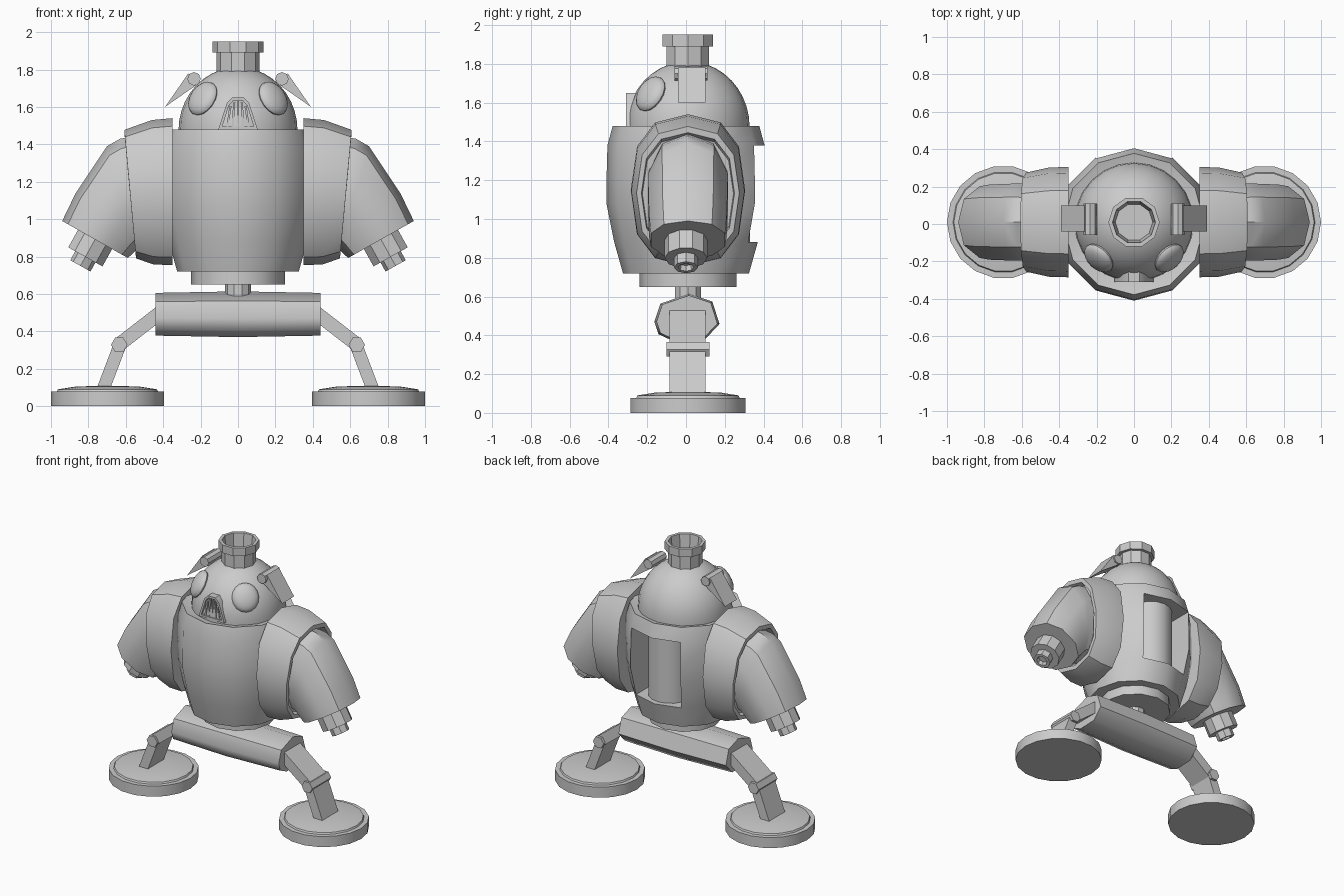
import bpy, bmesh
from math import pi, sin, cos, radians
from mathutils import Vector, Matrix

if "Cube" in bpy.data.objects:
    bpy.data.objects.remove(bpy.data.objects["Cube"])

CY = 0.01  # common centre line in y


def finish(name, bm, mirror=False, angle=35):
    bmesh.ops.recalc_face_normals(bm, faces=bm.faces)
    me = bpy.data.meshes.new(name)
    bm.to_mesh(me)
    bm.free()
    me.shade_smooth()
    me.set_sharp_from_angle(angle=radians(angle))
    ob = bpy.data.objects.new(name, me)
    bpy.context.collection.objects.link(ob)
    if mirror:
        ob.modifiers.new("mirror", 'MIRROR').use_mirror_merge = False
    return ob


def loft_bm(rings):
    """Skin a list of equal-length point rings and cap both ends."""
    bm = bmesh.new()
    vs = [[bm.verts.new(p) for p in r] for r in rings]
    n = len(rings[0])
    for a, b in zip(vs, vs[1:]):
        for i in range(n):
            j = (i + 1) % n
            bm.faces.new((a[i], a[j], b[j], b[i]))
    bm.faces.new(vs[0][::-1])
    bm.faces.new(vs[-1])
    return bm


def revolve_bm(profile, n, origin=(0, CY, 0), axis=(0, 0, 1)):
    """Turn (radius, height) pairs around an axis."""
    m = Vector(axis).to_track_quat('Z', 'Y').to_matrix()
    return loft_bm([[Vector(origin) + m @ Vector((r * cos(2 * pi * i / n), r * sin(2 * pi * i / n), h))
                     for i in range(n)] for r, h in profile])


def revolve(name, profile, n, origin=(0, CY, 0), axis=(0, 0, 1), mirror=False, angle=35):
    return finish(name, revolve_bm(profile, n, origin, axis), mirror, angle)


def prism(name, pts, y0, y1, mirror=False):
    """Extrude an x-z outline along y."""
    return finish(name, loft_bm([[(x, y, z) for x, z in pts] for y in (y0, y1)]), mirror)


def bar(name, a, b, t, y0, y1, mirror=True):
    a, b = Vector(a), Vector(b)
    d = (b - a).normalized()
    s = Vector((-d.y, d.x)) * t / 2
    return prism(name, [a + s, b + s, b - s, a - s], y0, y1, mirror)


def limb(name, sections, n, power=1.0):
    """Loft oval sections given as (top xz, bottom xz, half depth)."""
    rings = []
    for top, bot, hy in sections:
        c, h = (Vector(top) + Vector(bot)) / 2, (Vector(top) - Vector(bot)) / 2
        ring = []
        for i in range(n):
            s, k = sin(2 * pi * i / n), cos(2 * pi * i / n)
            s = abs(s) ** power * (1 if s > 0 else -1)
            k = abs(k) ** power * (1 if k > 0 else -1)
            p = c + h * k
            ring.append((p.x, CY + hy * s, p.y))
        rings.append(ring)
    return finish(name, loft_bm(rings), True)


# Body: twelve-sided barrel with a recessed window in the back
bm = revolve_bm([(0.325, 0.72), (0.37, 0.88), (0.41, 1.08), (0.41, 1.2), (0.405, 1.38),
                 (0.378, 1.48), (0.30, 1.46)], 12, (0, 0, 0))
window = []
for f in bm.faces:
    c = f.calc_center_median()
    if abs(c.x) < 0.2 and c.y > 0.25 and 0.88 < c.z < 1.38:
        window.append(f)
ext = bmesh.ops.extrude_face_region(bm, geom=window)
for v in ext["geom"]:
    if isinstance(v, bmesh.types.BMVert):
        v.co.y = 0.08
for f in [f for f in window if f.is_valid]:
    bm.faces.remove(f)
finish("body", bm)
revolve("back_tank", [(0.15, 0.87), (0.15, 1.39)], 16, (0, 0.18, 0))
revolve("body_base", [(0.25, 0.65), (0.25, 0.73)], 12)
revolve("waist_post", [(0.07, 0.58), (0.07, 0.66)], 10)

# Head dome and open chimney
dome = [(0.318 * cos(a), 1.475 + 0.338 * sin(a)) for a in (i * pi / 20 for i in range(10))]
revolve("head", [(0.318, 1.45)] + dome + [(0.01, 1.813)], 24)
revolve("chimney", [(0.115, 1.74), (0.115, 1.89), (0.137, 1.89), (0.137, 1.95),
                    (0.115, 1.95), (0.10, 1.82)], 10)

# Eyes: flattened balls lying on the dome
d = Vector((0.19, -0.20, 0.15)).normalized()
bm = bmesh.new()
bmesh.ops.create_uvsphere(bm, u_segments=16, v_segments=10, radius=0.1,
                          matrix=Matrix.Translation((0.188, -0.182, 1.645))
                          @ d.to_track_quat('Z', 'Y').to_matrix().to_4x4()
                          @ Matrix.Diagonal((0.92, 1.0, 0.42, 1)))
finish("eye", bm, True)

# Mouth grille: frame with recess and slats
outline = [(-0.105, 1.48), (-0.06, 1.62), (-0.03, 1.65), (0.03, 1.65), (0.06, 1.62), (0.105, 1.48)]
inner = [(x * 0.8, 1.495 + (z - 1.48) * 0.82) for x, z in outline]
finish("mouth_frame", loft_bm([[(x, y, z) for x, z in pts] for pts, y in
                               ((outline, -0.18), (outline, -0.31), (inner, -0.31), (inner, -0.285))]))
for i in range(-2, 3):
    bar("mouth_slat", (i * 0.029, 1.485), (i * 0.02, 1.63 - 0.006 * i * i), 0.011, -0.305, -0.27, False)

# Ear flaps with hinge pins
revolve("ear_hinge", [(0.036, -0.06), (0.036, 0.11)], 8, (0.235, 0, 1.75), (0, 1, 0), True)
prism("ear_flap", [(0.225, 1.715), (0.265, 1.78), (0.39, 1.60)], -0.04, 0.10, True)

# Shoulders, arms and hands
limb("shoulder", [((0.35, 1.54), (0.35, 0.755), 0.295), ((0.46, 1.53), (0.45, 0.757), 0.292),
                  ((0.608, 1.477), (0.545, 0.79), 0.265), ((0.606, 1.445), (0.548, 0.82), 0.24),
                  ((0.57, 1.43), (0.52, 0.83), 0.235)], 12, 0.8)
limb("arm", [((0.54, 1.445), (0.50, 0.85), 0.21), ((0.63, 1.43), (0.545, 0.835), 0.215),
             ((0.70, 1.39), (0.555, 0.825), 0.215), ((0.87, 1.135), (0.575, 0.805), 0.21),
             ((0.94, 0.99), (0.59, 0.793), 0.20)], 10, 0.9)
down = (0.487, 0, -0.874)
revolve("hand", [(0.11, -0.05), (0.11, 0.105)], 10, (0.765, CY - 0.01, 0.89), down, True)
revolve("hand_nozzle", [(0.062, 0.08), (0.062, 0.16), (0.04, 0.16), (0.035, 0.13)], 8,
        (0.765, CY - 0.01, 0.89), down, True)

# Hip: faceted bar across, slightly barrelled
section = [(-0.155, 0.47), (-0.125, 0.56), (0.015, 0.608), (0.13, 0.57),
           (0.165, 0.46), (0.09, 0.38), (-0.06, 0.375), (-0.135, 0.41)]
finish("hip_bar", loft_bm([[(x, CY + (y - CY) * s, 0.49 + (z - 0.49) * s) for y, z in section]
                           for x, s in ((-0.44, 0.98), (0, 1.05), (0.44, 0.98))]), angle=50)

# Legs and feet
bar("upper_leg", (0.40, 0.512), (0.635, 0.33), 0.075, -0.085, 0.10)
revolve("knee", [(0.044, -0.10), (0.044, 0.12)], 6, (0.635, 0, 0.328), (0, 1, 0), True)
bar("lower_leg", (0.63, 0.33), (0.725, 0.08), 0.068, -0.085, 0.10)
revolve("foot", [(0.302, 0), (0.302, 0.078), (0.27, 0.078), (0.265, 0.09), (0.17, 0.105), (0.06, 0.108)],
        18, (0.698, CY, 0), mirror=True)
